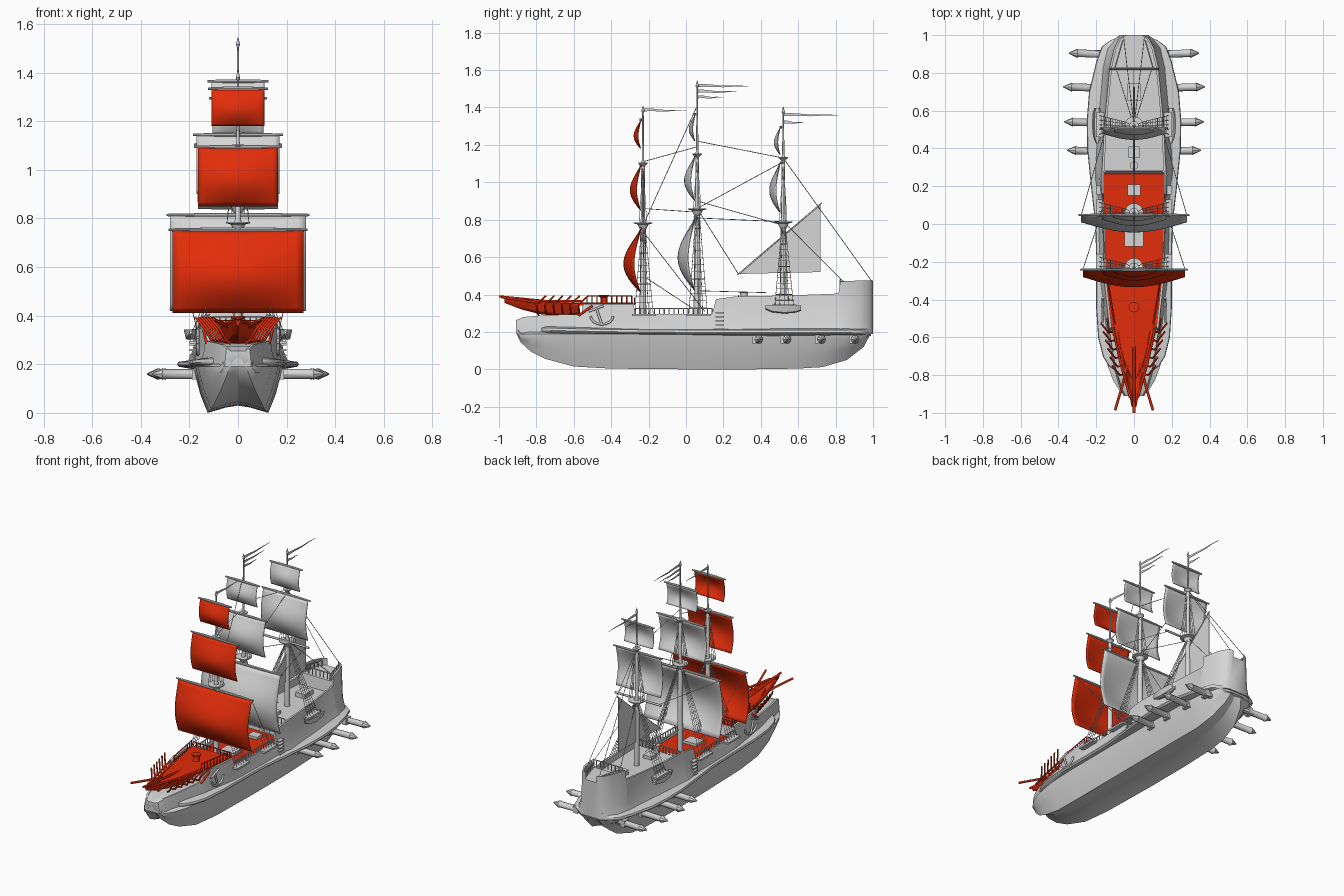
import bpy, bmesh, math
from mathutils import Vector

if "Cube" in bpy.data.objects:
    bpy.data.objects.remove(bpy.data.objects["Cube"])


def material(name, rgb):
    m = bpy.data.materials.new(name)
    m.use_nodes = True
    m.diffuse_color = (*rgb, 1)
    m.node_tree.nodes["Principled BSDF"].inputs["Base Color"].default_value = (*rgb, 1)
    return m


GREY = material("light grey", (0.67, 0.67, 0.67))
RED = material("bright red", (0.76, 0.026, 0.003))
SIDES = (-1, 1)


def finish(name, bm, mats, smooth=None):
    bmesh.ops.recalc_face_normals(bm, faces=bm.faces)
    me = bpy.data.meshes.new(name)
    bm.to_mesh(me)
    bm.free()
    ob = bpy.data.objects.new(name, me)
    bpy.context.collection.objects.link(ob)
    for m in mats:
        me.materials.append(m)
    if smooth:
        bpy.ops.object.select_all(action='DESELECT')
        ob.select_set(True)
        bpy.context.view_layer.objects.active = ob
        bpy.ops.object.shade_smooth_by_angle(angle=math.radians(smooth))
    return ob


def loft(name, rows, mats, smooth=35, paint=None):
    """Skin half sections (y, [(x, z)...]) mirrored across x = 0."""
    bm = bmesh.new()
    rings = []
    for y, half in rows:
        full = half + [(-x, z) for x, z in reversed(half)]
        rings.append([bm.verts.new((x, y, z)) for x, z in full])
    n = len(rings[0])
    for a, b in zip(rings, rings[1:]):
        for i in range(n):
            bm.faces.new((a[i], a[(i + 1) % n], b[(i + 1) % n], b[i]))
    bm.faces.new(rings[0])
    bm.faces.new(rings[-1])
    if paint:
        bmesh.ops.recalc_face_normals(bm, faces=bm.faces)
        for f in bm.faces:
            f.material_index = paint(f)
    return finish(name, bm, mats, smooth)


def lines(name, paths, r, mat, res=1):
    """Round rods along point lists, gathered in one mesh."""
    cu = bpy.data.curves.new(name, 'CURVE')
    cu.dimensions = '3D'
    cu.bevel_depth, cu.bevel_resolution, cu.use_fill_caps = r, res, True
    for pts in paths:
        s = cu.splines.new('POLY')
        s.points.add(len(pts) - 1)
        for p, c in zip(s.points, pts):
            p.co = (*c, 1)
    tmp = bpy.data.objects.new(name + " path", cu)
    bpy.context.collection.objects.link(tmp)
    bpy.context.view_layer.update()
    me = bpy.data.meshes.new_from_object(tmp.evaluated_get(bpy.context.evaluated_depsgraph_get()))
    bpy.data.objects.remove(tmp)
    me.materials.clear()
    me.materials.append(mat)
    bpy.context.collection.objects.link(bpy.data.objects.new(name, me))


def turned(name, loc, profile, mat, n=12, rot=(0, 0, 0)):
    """Lathe of (radius, height) pairs about its own z axis."""
    bm = bmesh.new()
    rings = [[bm.verts.new((r * math.cos(math.tau * i / n), r * math.sin(math.tau * i / n), h))
              for i in range(n)] for r, h in profile]
    for a, b in zip(rings, rings[1:]):
        for i in range(n):
            bm.faces.new((a[i], a[(i + 1) % n], b[(i + 1) % n], b[i]))
    bm.faces.new(rings[0])
    bm.faces.new(rings[-1])
    ob = finish(name, bm, [mat], 40)
    ob.location, ob.rotation_euler = loc, rot


def boxes(name, items, mat):
    bm = bmesh.new()
    for c, s in items:
        vs = bmesh.ops.create_cube(bm, size=1)["verts"]
        bmesh.ops.scale(bm, vec=s, verts=vs)
        bmesh.ops.translate(bm, vec=c, verts=vs)
    finish(name, bm, [mat])


# Lower hull: y, half beam, bottom half width, bottom height
LOWER = [(-.91, .045, .03, .2), (-.885, .075, .05, .145), (-.83, .11, .07, .095), (-.75, .14, .09, .055),
         (-.6, .165, .11, .015), (-.4, .175, .12, .004), (0, .18, .125, 0), (.35, .185, .125, 0),
         (.6, .185, .12, .004), (.73, .18, .11, .012), (.86, .165, .09, .05), (.95, .135, .06, .12), (.995, .075, .03, .205)]
rows = []
for y, w, b, zb in LOWER:
    zt = max(.19, zb + .03)
    rows.append((y, [(0, zb + .03), (b * .4, zb + .022), (b, zb), (b + (w - b) * .5, zb + (zt - zb) * .4),
                     (w * .97, zt - .025), (w, zt), (w * .6, zt + .02), (0, zt + .02)]))
loft("lower_hull", rows, [GREY], 40)

# Wide ledge that runs round the hull
LEDGE = [(-.775, .1), (-.75, .135), (-.7, .165), (-.6, .19), (-.45, .2), (-.2, .2), (0, .205), (.2, .228), (.4, .248),
         (.55, .25), (.7, .238), (.86, .2), (.94, .17), (.975, .12), (.99, .07)]
ledge = []
for y, w in LEDGE:
    z = .19 + .02 * max(0, -y) ** 2
    ledge.append((y, [(w * .7, z - .012), (w - .006, z), (w, z + .008), (w - .004, z + .02), (w * .75, z + .028)]))
loft("hull_ledge", ledge, [GREY], 40)

# Upper hull with bulwarks and sunken decks: y, half width, rail height, deck height
UPPER = [(-.91, .045, .262, .255), (-.87, .065, .28, .275), (-.75, .1, .29, .285), (-.56, .13, .295, .29),
         (-.55, .13, .35, .34), (-.28, .16, .35, .34), (-.27, .16, .295, .275), (.14, .17, .295, .275),
         (.16, .17, .375, .275), (.265, .17, .39, .275), (.272, .17, .39, .35), (.55, .155, .395, .355),
         (.815, .13, .405, .355), (.825, .13, .47, .43), (.93, .105, .475, .43), (.98, .08, .475, .43), (1.0, .05, .475, .43)]
rows = []
for y, w, zt, zd in UPPER:
    base = w + .025 + (.02 if .2 < y < .96 else 0)
    if y < -.7:
        base = w + .01
    t = min(.012, w * .3)
    rows.append((y, [(0, .19), (base, .19), (w + (base - w) * .35, .26), (w, zt), (w - t, zt), (w - t, zd), (0, zd)]))


def deck_paint(f):
    c = f.calc_center_median()
    return int(f.normal.z > .9 and -.58 < c.y < .27 and abs(c.x) < .1 and c.z > .25)


loft("upper_hull", rows, [GREY, RED], 35, deck_paint)

# Pointed red beakhead deck over the bow
loft("bow_deck", [(y, [(w, z - .012), (w, z), (0, z + .004), (0, z - .012)]) for y, w, z in
     [(-.82, .012, .355), (-.7, .06, .352), (-.55, .105, .352), (-.4, .13, .352), (-.28, .145, .352)]], [RED], 20)
loft("beakhead", [(y, [(0, zb), (w * .6, zb + .012), (w, zt), (w * .85, zt), (w * .5, zb + .03), (0, zb + .022)])
     for y, w, zb, zt in [(-.97, .012, .355, .385), (-.88, .03, .32, .37), (-.78, .05, .295, .36),
                          (-.65, .085, .28, .355), (-.57, .1, .29, .355)]], [RED], 30)
ribs, horns = [], []
for s in SIDES:
    for i in range(6):
        y = -.56 - .045 * i
        w = .11 - .012 * i
        ribs.append([(s * .03, y, .285), (s * w, y - .01, .3), (s * (w + .025), y - .015, .345),
                     (s * (w + .065), y + .035, .392)])
    horns += [[(s * .02, -.68, .34), (s * .06, -.85, .365), (s * .1, -.985, .385)],
              [(s * .11, -.56, .365), (s * .07, -.74, .365), (s * .02, -.92, .375)],
              [(s * .14, -.5, .34), (s * .13, -.57, .29), (s * .1, -.6, .28)]]
lines("beakhead_ribs", ribs, .005, RED)
lines("beakhead_horns", horns + [[(0, -.6, .35), (0, -1, .39)]], .007, RED)


# Railings with posts
def railing(name, path, h, mat, step=.025):
    rods = []
    for a, b in zip(path, path[1:]):
        a, b = Vector(a), Vector(b)
        up = Vector((0, 0, h))
        rods += [[a + up, b + up]]
        n = max(1, int((b - a).length / step))
        rods += [[a.lerp(b, i / n), a.lerp(b, i / n) + up] for i in range(n + 1)]
    lines(name, rods, .0035, mat)


for s, side in zip(SIDES, ("right", "left")):
    railing(side + "_waist_rail", [(s * .158, -.27, .29), (s * .165, .14, .29)], .035, GREY)
    railing(side + "_bow_rail", [(s * .1, -.53, .35), (s * .14, -.29, .35)], .042, RED)
    railing(side + "_poop_rail", [(s * .1, .83, .43), (s * .06, .97, .43)], .04, GREY)
railing("bow_cross_rail", [(-.14, -.275, .345), (.14, -.275, .345)], .035, RED)
railing("quarterdeck_rail", [(-.15, .28, .35), (.15, .28, .35)], .045, GREY)
railing("poop_cross_rail", [(-.11, .825, .44), (.11, .825, .44)], .04, GREY)

# Deck fittings and side ladders
boxes("deck_hatches", [((0, -.08, .282), (.1, .08, .02)), ((0, .18, .282), (.07, .06, .02)),
                       ((0, .38, .36), (.06, .06, .025)), ((0, .7, .365), (.07, .09, .04))], GREY)
boxes("side_ladders", [((s * .185, .18, .215 + i * .022), (.03, .045, .007)) for s in SIDES for i in range(5)], GREY)
turned("capstan", (0, -.44, 0), [(.025, .35), (.018, .36), (.018, .385), (.028, .39), (.028, .398)], RED)
turned("quarterdeck_drum", (0, .31, 0), [(.02, .35), (.015, .37), (.022, .41)], GREY)

for s, side in zip(SIDES, ("right", "left")):
    # Pointed beams under the ledge
    for i, (y, reach) in enumerate([(.38, .355), (.53, .37), (.715, .375), (.895, .345)]):
        turned(f"{side}_beam_{i + 1}", (0, y, .16), [(.02, .1), (.02, reach - .05), (.024, reach - .045), (.003, reach)],
               GREY, 8, (0, s * math.pi / 2, s * .03))
    boxes(side + "_beam_collars", [((s * .175, y, .16), (.03, .048, .045)) for y in (.38, .53, .715, .895)], GREY)
    # Anchor
    ay, x = -.44, s * .165
    arc = [(x, ay - .01 + .06 * math.cos(a), .285 - .045 * math.sin(a)) for a in [math.pi * k / 8 for k in range(9)]]
    lines(side + "_anchor", [arc, [(x, ay - .01, .24), (x, ay - .04, .33)], [(x, ay - .08, .31), (x, ay, .34)]], .007, GREY)
    # Ship's boat
    loft(side + "_boat", [(y, [(0, z), (w * .7, z + .006), (w, .342), (w * .8, .342), (w * .5, .328), (0, .328)]) for y, w, z in
         [(.425, .006, .32), (.46, .022, .305), (.525, .028, .298), (.585, .024, .303), (.615, .016, .312)]],
         [GREY]).location.x = s * .195


# Billowing square sail hung below its yard
def sail(name, y0, w, z0, z1, depth, mat, nu=16, nv=14):
    bm = bmesh.new()
    grid = []
    for j in range(nv + 1):
        t = j / nv
        row = []
        for i in range(nu + 1):
            u = 2 * i / nu - 1
            d = depth * math.sin(math.pi * t ** 1.15) * (.4 + .6 * math.cos(u * math.pi / 2))
            row.append(bm.verts.new((u * w, y0 - .015 - d, z1 + (z0 - z1) * t)))
        grid.append(row)
    for a, b in zip(grid, grid[1:]):
        for i in range(nu):
            bm.faces.new((a[i], a[i + 1], b[i + 1], b[i]))
    finish(name, bm, [mat], 60).modifiers.new("thickness", 'SOLIDIFY').thickness = .005
    turned(name + "_yard", (0, y0 - .012, z1 + .004), [(.005, -w - .015), (.008, -w * .5), (.008, w * .5), (.005, w + .015)],
           GREY, 8, (0, math.pi / 2, 0))


def pennant(name, y, z, length, h):
    bm = bmesh.new()
    v = []
    for i in range(9):
        t = i / 8
        p, q = y + length * t, z - .012 * t + .002 * math.sin(i * 1.2)
        v.append((bm.verts.new((0, p, q)), bm.verts.new((0, p, q - h * (1 - t) - .001))))
    for a, b in zip(v, v[1:]):
        bm.faces.new((a[0], a[1], b[1], b[0]))
    finish(name, bm, [GREY]).modifiers.new("thickness", 'SOLIDIFY').thickness = .002


# Masts: y, top, platform heights, shroud foot, then sails and pennants
RIGS = {"fore": (-.23, 1.41, (.785, 1.10), .29,
                 [(.27, .41, .75, .09, RED), (.165, .85, 1.09, .055, RED), (.108, 1.18, 1.33, .035, RED)],
                 [(1.395, .23)]),
        "main": (.06, 1.545, (.86, 1.15), .29,
                 [(.28, .42, .81, .09, GREY), (.17, .9, 1.14, .055, GREY), (.11, 1.22, 1.36, .03, GREY)],
                 [(1.525, .28), (1.495, .22), (1.465, .14)]),
        "mizzen": (.52, 1.405, (.79, 1.13), .34,
                   [(.165, .84, 1.1, .055, GREY), (.105, 1.15, 1.29, .03, GREY)],
                   [(1.37, .3), (1.33, .11)])}
for name, (y, top, (p1, p2), foot, sails, flags) in RIGS.items():
    turned(name + "_mast", (0, y, 0), [(.018, .25), (.015, p1), (.011, p1 + .02), (.01, p2), (.006, p2 + .02),
                                       (.004, top - .04), (.009, top - .03), (.001, top)], GREY)
    turned(name + "_top", (0, y, 0), [(.015, p1 - .04), (.03, p1 - .01), (.05, p1 - .005), (.05, p1 + .001), (.015, p1 + .001)], GREY, 16)
    turned(name + "_crosstree", (0, y, 0), [(.01, p2 - .015), (.025, p2), (.025, p2 + .005), (.008, p2 + .005)], GREY)
    for k, (w, z0, z1, d, mat) in enumerate(sails):
        sail(f"{name}_sail_{k + 1}", y, w, z0, z1, d, mat)
    for k, (z, length) in enumerate(flags):
        pennant(f"{name}_pennant_{k + 1}", y, z, length, .016)
    ropes = []
    for s in SIDES:
        low = [Vector((s * .185, y - .045 + .025 * k, foot)) for k in range(5)]
        high = [Vector((s * .015, y - .008 + .005 * k, p1 - .03)) for k in range(5)]
        ropes += [list(pair) for pair in zip(low, high)]
        ropes += [[a.lerp(b, t / 14) for a, b in zip(low, high)] for t in range(1, 13)]
        ropes += [[(s * .045, y + dy, p1), (s * .008, y, p2)] for dy in (-.02, 0, .02)]
    lines(name + "_shrouds", ropes, .0016, GREY, 0)
    boxes(name + "_channels", [((s * .18, y + .005, foot), (.04, .13, .012)) for s in SIDES], GREY)

# Crossjack yard and fore-and-aft sail on the rear mast
lines("crossjack_yard", [[(-.17, .505, .79), (.17, .505, .79)]], .007, GREY)
bm = bmesh.new()
bm.faces.new([bm.verts.new((0, y, z)) for y, z in [(.28, .51), (.72, .52), (.72, .885)]])
finish("lateen_sail", bm, [GREY]).modifiers.new("thickness", 'SOLIDIFY').thickness = .006
lines("lateen_yard", [[(0, .275, .505), (0, .725, .889)]], .004, GREY)

# Stays and braces
STAYS = [(.06, 1.41, -.22, .79), (.06, 1.22, .52, 1.13), (.06, .86, .52, 1.11), (.06, .9, .52, .77),
         (.06, .86, .28, .51), (-.23, 1.11, .06, 1.19), (-.23, .86, .06, .84), (-.23, .5, .06, .31), (.06, .42, .43, .41)]
ropes = [[(0, a, b), (0, c, d)] for a, b, c, d in STAYS]
for s in SIDES:
    ropes += [[(0, .52, 1.13), (s * .055, .99, .475)], [(0, .52, .79), (s * .1, .84, .47)],
              [(s * .28, .045, .81), (s * .15, .5, .79)], [(s * .27, -.24, .75), (s * .16, .1, .31)]]
lines("stays", ropes, .002, GREY, 0)
